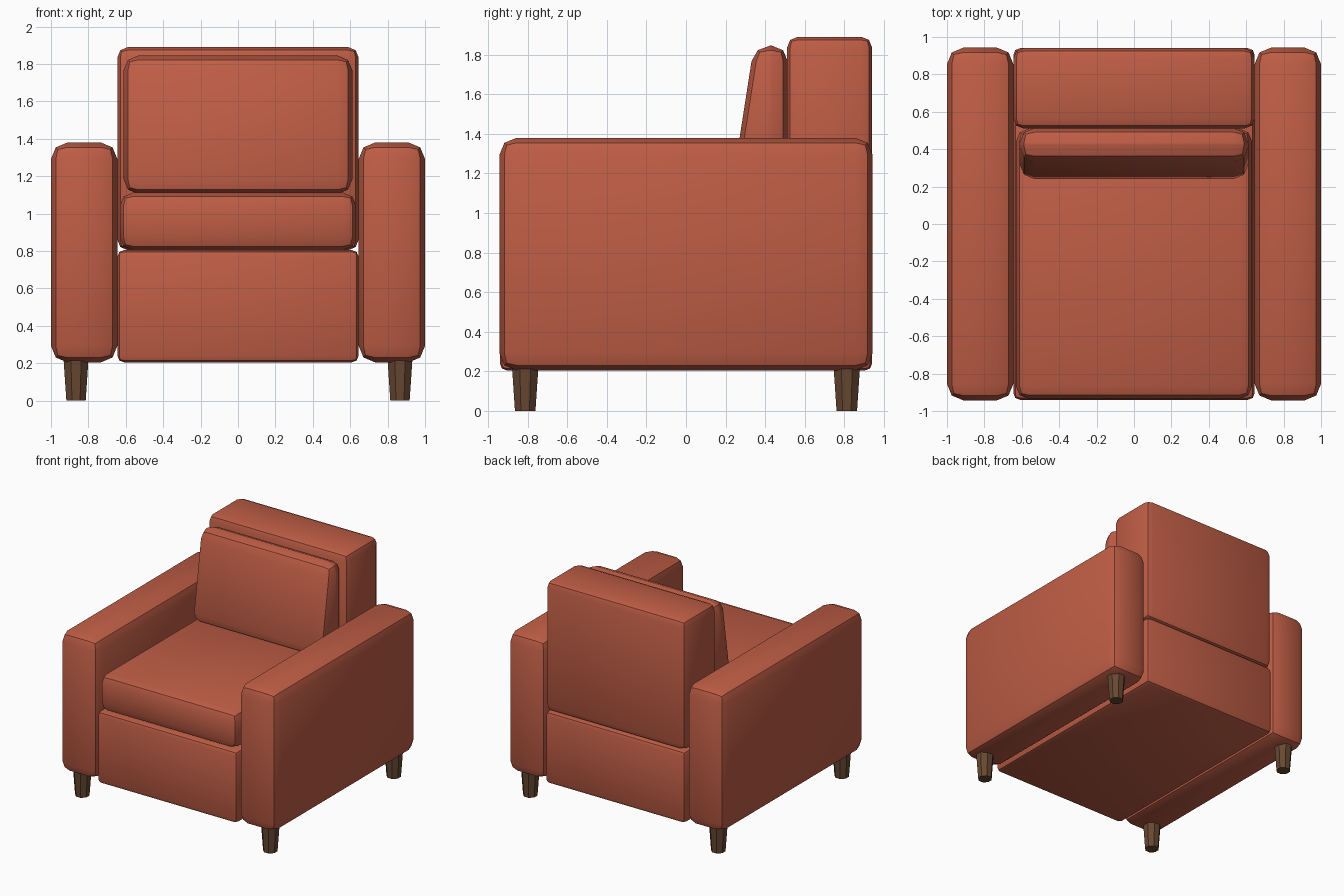
import bpy, bmesh, math
from mathutils import Matrix

cube = bpy.data.objects.get("Cube")
if cube:
    bpy.data.objects.remove(cube, do_unlink=True)


def make_material(name, rgb):
    mat = bpy.data.materials.new(name)
    mat.use_nodes = True
    mat.diffuse_color = (*rgb, 1)
    mat.node_tree.nodes["Principled BSDF"].inputs["Base Color"].default_value = (*rgb, 1)
    return mat


fabric = make_material("terracotta fabric", (0.52, 0.11, 0.06))
wood = make_material("brown wood", (0.135, 0.064, 0.032))


def finish(name, bm, mat):
    mesh = bpy.data.meshes.new(name)
    bm.to_mesh(mesh)
    bm.free()
    mesh.materials.append(mat)
    obj = bpy.data.objects.new(name, mesh)
    bpy.context.collection.objects.link(obj)
    bpy.ops.object.select_all(action="DESELECT")
    obj.select_set(True)
    bpy.context.view_layer.objects.active = obj
    bpy.ops.object.shade_smooth_by_angle(angle=math.radians(30))
    return obj


def padded_box(name, x, y, z, bevel, front_lean=0):
    """Box between ranges with two-step rounded edges; the top front edge can lean back."""
    bm = bmesh.new()
    bmesh.ops.create_cube(bm, size=1)
    for v in bm.verts:
        top_front = v.co.z > 0 and v.co.y < 0
        v.co = [r[0] if c < 0 else r[1] for c, r in zip(v.co, (x, y, z))]
        if top_front:
            v.co.y += front_lean
    bmesh.ops.bevel(bm, geom=bm.edges[:], offset=bevel, segments=2,
                    profile=0.5, affect="EDGES")
    return finish(name, bm, fabric)


def leg(name, x, y):
    bm = bmesh.new()
    turn = Matrix.Translation((x, y, 0.11)) @ Matrix.Rotation(math.pi / 8, 4, "Z")
    bmesh.ops.create_cone(bm, cap_ends=True, segments=8, radius1=0.056,
                          radius2=0.072, depth=0.22, matrix=turn)
    return finish(name, bm, wood)


# Body and cushions
padded_box("seat_base", (-0.645, 0.645), (-0.94, 0.94), (0.205, 0.805), 0.035)
padded_box("backrest", (-0.645, 0.645), (0.51, 0.94), (0.805, 1.89), 0.055)
padded_box("seat_cushion", (-0.632, 0.632), (-0.935, 0.51), (0.805, 1.112), 0.07)
padded_box("back_cushion", (-0.612, 0.612), (0.228, 0.514), (1.105, 1.845), 0.08, 0.115)

# Arms and tapered legs on both sides
for side, s in (("left", 1), ("right", -1)):
    padded_box(side + "_arm", sorted((s * 0.645, s)), (-0.943, 0.943), (0.205, 1.38), 0.088)
    for end, y in (("front", -0.812), ("back", 0.812)):
        leg(f"{end}_{side}_leg", s * 0.866, y)
